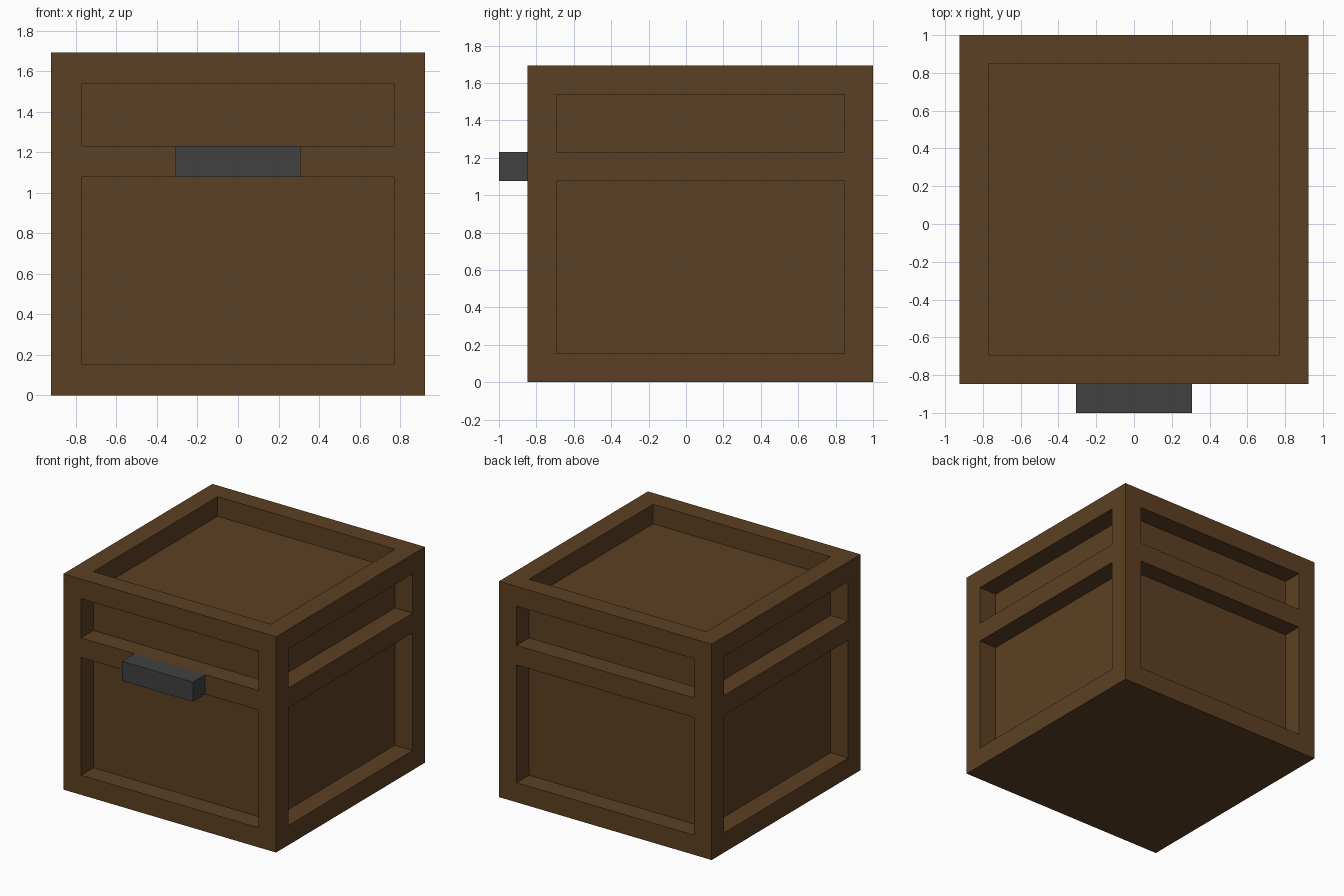
import bpy
import bmesh
from mathutils import Vector

if "Cube" in bpy.data.objects:
    bpy.data.objects.remove(bpy.data.objects["Cube"], do_unlink=True)

U = 2 / 13  # frame width, recess depth and handle thickness


def material(name, colour):
    mat = bpy.data.materials.new(name)
    mat.use_nodes = True
    mat.diffuse_color = colour
    mat.node_tree.nodes["Principled BSDF"].inputs["Base Color"].default_value = colour
    return mat


def box(bm, low, high):
    """Axis-aligned box between two corners, given in units of U."""
    low, high = Vector(low) * U, Vector(high) * U
    verts = bmesh.ops.create_cube(bm, size=1)["verts"]
    bmesh.ops.scale(bm, vec=high - low, verts=verts)
    bmesh.ops.translate(bm, vec=(low + high) / 2, verts=verts)


def finish(bm, name, mat):
    mesh = bpy.data.meshes.new(name)
    bm.to_mesh(mesh)
    bm.free()
    mesh.materials.append(mat)
    obj = bpy.data.objects.new(name, mesh)
    bpy.context.collection.objects.link(obj)
    return obj


wood = material("dark brown wood", (0.107, 0.051, 0.0168, 1))
metal = material("dark grey metal", (0.053, 0.053, 0.053, 1))

# Chest body: a box cut along the frame lines
LOW, HIGH = (-6, -5.5, 0), (6, 6.5, 11)
CUTS = ((-5, 5), (-4.5, 5.5), (1, 7, 8, 10))
bm = bmesh.new()
box(bm, LOW, HIGH)
for axis, positions in enumerate(CUTS):
    normal = Vector((0, 0, 0))
    normal[axis] = 1
    for p in positions:
        bmesh.ops.bisect_plane(bm, geom=bm.verts[:] + bm.edges[:] + bm.faces[:],
                               plane_co=normal * p * U, plane_no=normal)


def is_panel(face):
    """Side panels below and above the middle rail, and the lid panel."""
    x, y, z = face.calc_center_median() / U
    inside_x, inside_y = -5 < x < 5, -4.5 < y < 5.5
    if face.normal.z > 0.5:
        return inside_x and inside_y
    if face.normal.z < -0.5:
        return False
    return (inside_x or inside_y) and (1 < z < 7 or 8 < z < 10)


# Sink the panels to leave the raised frame
bm.normal_update()
panels = [f for f in bm.faces if is_panel(f)]
bmesh.ops.inset_individual(bm, faces=panels, thickness=0, depth=-U)
finish(bm, "chest_body", wood)

# Front handle on the middle rail
bm = bmesh.new()
box(bm, (-2, -6.5, 7), (2, -5.5, 8))
finish(bm, "front_handle", metal)
